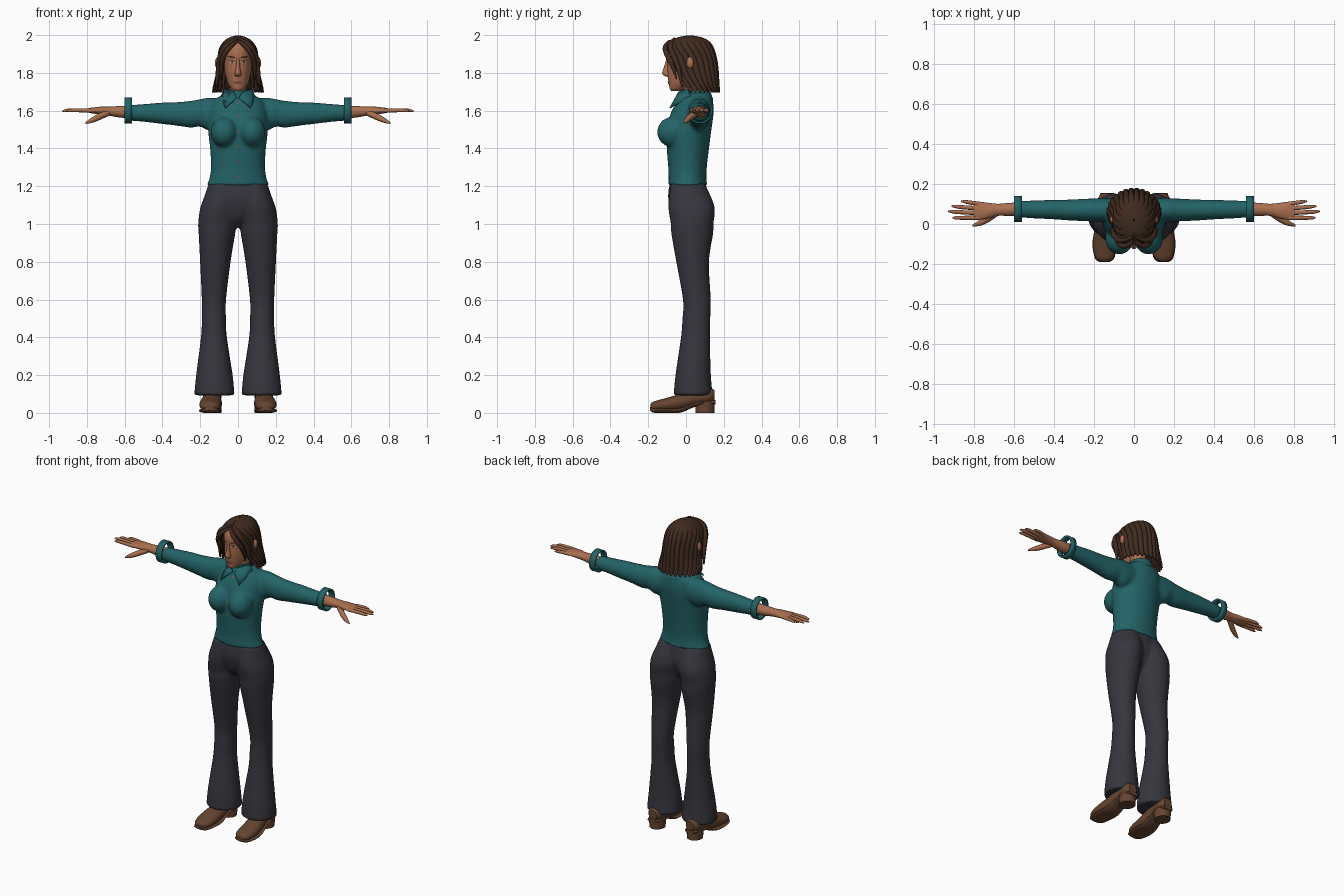
import bpy, bmesh, math
from mathutils import Vector
from mathutils.bvhtree import BVHTree

if "Cube" in bpy.data.objects:
    bpy.data.objects.remove(bpy.data.objects["Cube"])


def material(name, r, g, b):
    m = bpy.data.materials.new(name)
    m.diffuse_color = (r, g, b, 1)
    m.use_nodes = True
    m.node_tree.nodes["Principled BSDF"].inputs["Base Color"].default_value = m.diffuse_color
    return m


TEAL = material("teal_cloth", 0.017, 0.125, 0.135)
CHARCOAL = material("charcoal_cloth", 0.036, 0.036, 0.047)
HAIR = material("dark_brown_hair", 0.052, 0.024, 0.014)
SKIN = material("skin", 0.40, 0.16, 0.08)
LEATHER = material("brown_leather", 0.13, 0.058, 0.03)
LIP = material("lip", 0.24, 0.07, 0.05)
EYE = material("eye_white", 0.5, 0.42, 0.36)
BUTTON = material("button", 0.2, 0.09, 0.045)


def smooth(rows, k=5):
    """Catmull-Rom interpolation between rows of numbers."""
    out = []
    for i in range(len(rows) - 1):
        p = [rows[max(i - 1, 0)], rows[i], rows[i + 1], rows[min(i + 2, len(rows) - 1)]]
        for j in range(k):
            t = j / k
            out.append([0.5 * (2 * b + (c - a) * t + (2 * a - 5 * b + 4 * c - d) * t * t
                               + (3 * b - a - 3 * c + d) * t ** 3) for a, b, c, d in zip(*p)])
    return out + [list(rows[-1])]


def loft(bm, rings, axis="z", side=1, n=32, caps=True, k=5):
    """Elliptical rings (position, centre a, centre b, radius a, radius b) along an axis."""
    loops = []
    for t, a, b, ra, rb in smooth(rings, k):
        loop = []
        for i in range(n):
            w = 2 * math.pi * i / n
            u, v = a + ra * math.cos(w), b + rb * math.sin(w)
            x, y, z = {"x": (t, u, v), "y": (u, t, v), "z": (u, v, t)}[axis]
            loop.append(bm.verts.new((x * side, y, max(z, 0))))
        loops.append(loop)
    for p, q in zip(loops, loops[1:]):
        for i in range(n):
            bm.faces.new((p[i], p[(i + 1) % n], q[(i + 1) % n], q[i]))
    if caps:
        bm.faces.new(loops[0])
        bm.faces.new(loops[-1])


def ball(bm, centre, radii):
    for v in bmesh.ops.create_uvsphere(bm, u_segments=20, v_segments=12, radius=1)["verts"]:
        v.co = Vector(c + r * p for c, r, p in zip(centre, radii, v.co))


def finish(name, bm, mat, thick=0, voxel=0, normals=True):
    if normals:
        bmesh.ops.recalc_face_normals(bm, faces=bm.faces)
    me = bpy.data.meshes.new(name)
    bm.to_mesh(me)
    bm.free()
    me.materials.append(mat)
    ob = bpy.data.objects.new(name, me)
    bpy.context.collection.objects.link(ob)
    bpy.ops.object.select_all(action="DESELECT")
    bpy.context.view_layer.objects.active = ob
    ob.select_set(True)
    bpy.ops.object.shade_smooth_by_angle(angle=math.radians(45))
    if thick:
        m = ob.modifiers.new("thickness", "SOLIDIFY")
        m.thickness, m.offset = thick, -1
    if voxel:
        m = ob.modifiers.new("merge", "REMESH")
        m.mode, m.voxel_size, m.use_smooth_shade = "VOXEL", voxel, True
        m = ob.modifiers.new("soften", "SMOOTH")
        m.factor, m.iterations = 0.5, 4
    return ob


def tubes(name, paths, mat):
    """Tapered tubes through (x, y, z, radius) points."""
    cu = bpy.data.curves.new(name, "CURVE")
    cu.dimensions, cu.bevel_depth, cu.bevel_resolution = "3D", 1, 3
    cu.use_fill_caps, cu.resolution_u = True, 6
    for path in paths:
        sp = cu.splines.new("NURBS")
        sp.points.add(len(path) - 1)
        for p, (x, y, z, r) in zip(sp.points, path):
            p.co, p.radius = (x, y, z, 1), r
        sp.order_u, sp.use_endpoint_u = 3, True
    cu.materials.append(mat)
    bpy.context.collection.objects.link(bpy.data.objects.new(name, cu))


def surface(ob):
    bpy.context.view_layer.update()
    return BVHTree.FromObject(ob, bpy.context.evaluated_depsgraph_get())


def decal(name, tree, cx, cz, w, h, mat, tilt=0, lift=0.002):
    """Thin oval plate laid on the front of a surface."""
    bm, cols = bmesh.new(), []
    for i in range(11):
        t = math.cos(math.pi * (1 - i / 10))
        e = h * max(math.sqrt(max(1 - t * t, 0)), 0.05)
        col = []
        for z in (cz + tilt * t - e, cz + tilt * t, cz + tilt * t + e):
            hit = tree.ray_cast(Vector((cx + w * t, -1, z)), Vector((0, 1, 0)))[0]
            y = hit.y if hit else -0.09
            col.append(bm.verts.new((cx + w * t, y - lift, z)))
        cols.append(col)
    for p, q in zip(cols, cols[1:]):
        for j in (0, 1):
            bm.faces.new((p[j], q[j], q[j + 1], p[j + 1]))
    finish(name, bm, mat, normals=False)


# Trousers: two flared legs merged with the hips
bm = bmesh.new()
for s in (1, -1):
    loft(bm, [(.093, .125, .038, .107, .104), (.2, .125, .038, .097, .094), (.4, .1275, .05, .069, .077),
              (.5, .1275, .055, .064, .074), (.6, .1275, .0575, .0645, .074), (.8, .12, .035, .081, .087),
              (.95, .1115, .033, .097, .111), (1.0, .11, .0325, .101, .113), (1.08, .1, .03, .101, .123),
              (1.15, .085, .02, .092, .11), (1.21, .08, .01, .077, .09)], side=s)
loft(bm, [(.985, 0, .02, .03, .04), (1.03, 0, .015, .1, .08), (1.1, 0, .015, .165, .105),
          (1.17, 0, .01, .165, .104), (1.23, 0, .01, .145, .09)])
finish("trousers", bm, CHARCOAL, voxel=0.01)

# Shirt: torso, bust and sleeves merged
bm = bmesh.new()
loft(bm, [(1.203, 0, .01, .168, .104), (1.235, 0, .008, .153, .1), (1.3, 0, .008, .143, .102),
          (1.4, 0, .01, .148, .112), (1.48, 0, .015, .157, .117), (1.55, 0, .025, .157, .117),
          (1.6, 0, .036, .152, .111), (1.65, 0, .048, .135, .095), (1.677, 0, .052, .095, .085),
          (1.70, 0, .05, .06, .07)], n=40)
for s in (1, -1):
    ball(bm, (.073 * s, -.072, 1.487), (.072, .081, .08))
    loft(bm, [(.06, .07, 1.59, .055, .07), (.15, .07, 1.582, .06, .087), (.2, .07, 1.588, .058, .073),
              (.25, .07, 1.581, .056, .071), (.33, .07, 1.583, .052, .062), (.4, .072, 1.586, .049, .057),
              (.5, .073, 1.588, .045, .047), (.578, .074, 1.588, .041, .041)], "x", s)
shirt = finish("shirt", bm, TEAL, voxel=0.01)

# Shirt collar: standing band and two pointed flaps
bm = bmesh.new()
loft(bm, [(1.66, 0, .056, .082, .088), (1.69, 0, .053, .069, .08), (1.712, 0, .05, .064, .076)], caps=False)
finish("collar_band", bm, TEAL, thick=.008)
for s in (1, -1):
    bm = bmesh.new()
    pts = [(.004, -.047, 1.668), (.022, -.036, 1.698), (.072, .012, 1.712), (.088, .025, 1.672), (.066, -.084, 1.612)]
    bm.faces.new([bm.verts.new((x * s, y, z)) for x, y, z in pts])
    finish("collar_flap", bm, TEAL, thick=.006)

# Button row down the front
tree = surface(shirt)
for z in (1.64, 1.57, 1.49, 1.41, 1.33, 1.25):
    decal("button", tree, 0, z, .006, .006, BUTTON, lift=.004)

# Cuffs, hands and shoes, one per side
for s in (1, -1):
    bm = bmesh.new()
    loft(bm, [(.56, .075, 1.6, .066, .069), (.6, .075, 1.6, .066, .069)], "x", s, caps=False, k=1)
    finish("cuff", bm, TEAL, thick=.01)

    bm = bmesh.new()
    loft(bm, [(.55, .074, 1.592, .033, .034), (.62, .073, 1.594, .033, .031), (.68, .071, 1.597, .03, .024),
              (.73, .067, 1.6, .039, .021), (.78, .066, 1.601, .046, .014), (.802, .066, 1.601, .041, .009)], "x", s)
    finish("hand", bm, SKIN)
    fingers = []
    for y0, y1, tip in ((.1, .113, .865), (.078, .089, .912), (.055, .063, .93), (.031, .031, .908)):
        fingers.append([(.77 * s, y0, 1.6, .011), ((tip - .05) * s, (y0 + y1) / 2, 1.603, .0105),
                        ((tip - .012) * s, y1, 1.6, .0085), (tip * s, y1, 1.597, .003)])
    fingers.append([(.69 * s, .055, 1.588, .017), (.74 * s, .018, 1.565, .017),
                    (.785 * s, -.002, 1.543, .012), (.807 * s, -.008, 1.534, .004)])
    tubes("fingers", fingers, SKIN)

    bm = bmesh.new()
    loft(bm, [(-.188, .148, .034, .018, .013), (-.172, .147, .035, .043, .025), (-.13, .147, .04, .056, .032),
              (-.07, .145, .048, .058, .041), (0, .14, .065, .052, .045), (.06, .137, .085, .046, .047),
              (.12, .135, .09, .048, .045), (.152, .134, .09, .028, .03)], "y", s)
    finish("shoe_upper", bm, LEATHER)
    bm = bmesh.new()
    loft(bm, [(-.19, .148, .022, .025, .01), (-.17, .147, .014, .049, .013), (-.1, .147, .012, .061, .013),
              (-.03, .143, .014, .055, .013), (.04, .139, .042, .047, .013), (.1, .135, .055, .05, .013),
              (.155, .134, .056, .034, .012)], "y", s)
    loft(bm, [(0, .135, .1, .047, .05), (.06, .135, .1, .05, .052)], side=s, k=1)
    finish("shoe_sole_and_heel", bm, LEATHER)

# Neck and head
bm = bmesh.new()
loft(bm, [(1.63, 0, .05, .058, .06), (1.7, 0, .042, .046, .055), (1.8, 0, .03, .046, .055)])
finish("neck", bm, SKIN)
bm = bmesh.new()
loft(bm, [(1.703, 0, -.055, .018, .022), (1.716, 0, -.045, .035, .041), (1.74, 0, -.03, .051, .06),
          (1.77, 0, -.012, .062, .084), (1.81, 0, .005, .07, .105), (1.86, 0, .015, .074, .115),
          (1.9, 0, .016, .075, .12), (1.94, 0, .013, .067, .105), (1.97, 0, .01, .044, .07), (1.983, 0, .01, .012, .02)])
head = finish("head", bm, SKIN)
bm = bmesh.new()
loft(bm, [(1.782, 0, -.096, .012, .012), (1.79, 0, -.1, .018, .021), (1.803, 0, -.1, .016, .026),
          (1.83, 0, -.096, .011, .021), (1.868, 0, -.092, .009, .014), (1.89, 0, -.09, .006, .01)], n=16)
finish("nose", bm, SKIN)
for s in (1, -1):
    bm = bmesh.new()
    ball(bm, (.106 * s, .022, 1.853), (.016, .019, .031))
    finish("ear", bm, SKIN)

# Painted face details
tree = surface(head)
for s in (1, -1):
    decal("eye", tree, .031 * s, 1.858, .014, .0055, EYE)
    decal("iris", tree, .031 * s, 1.858, .0055, .0055, HAIR, lift=.003)
    decal("eyelid_line", tree, .031 * s, 1.864, .017, .0025, HAIR, .001 * s, .0035)
    decal("eyebrow", tree, .034 * s, 1.884, .022, .0045, HAIR, .004 * s)
decal("lips", tree, 0, 1.748, .023, .008, LIP, lift=.004)

# Hair: grooved bob with a face opening; rows of height, centre, radii, opening angle
rows = smooth([(1.999, .02, .004, .006, 0), (1.988, .02, .045, .065, 0), (1.965, .019, .078, .108, .05),
               (1.93, .018, .1, .132, .38), (1.89, .024, .108, .138, .65), (1.85, .031, .112, .139, .75),
               (1.8, .041, .117, .134, .8), (1.75, .053, .13, .125, .95), (1.715, .06, .138, .121, 1.15)])
bm, grid, N = bmesh.new(), [], 144
for i, (z, cy, rx, ry, gap) in enumerate(rows):
    f, row = i / (len(rows) - 1), []
    for j in range(N + 1):
        u = j / N
        a = gap + (2 * math.pi - 2 * gap) * u
        lock = abs(math.sin(18 * math.pi * u))
        r = 1 - .07 * (1 - lock) ** 2 * min(1, 3 * f)
        row.append(bm.verts.new((rx * r * math.sin(a), cy - ry * r * math.cos(a), z - .018 * lock * f ** 6)))
    grid.append(row)
for p, q in zip(grid, grid[1:]):
    for j in range(N):
        bm.faces.new((p[j], q[j], q[j + 1], p[j + 1]))
finish("hair", bm, HAIR, thick=.014, normals=False)

# Front locks swept away from the parting
locks = []
for s in (1, -1):
    locks.append([(.004 * s, -.085, 1.968, .008), (.04 * s, -.118, 1.945, .013), (.078 * s, -.1, 1.89, .014),
                  (.09 * s, -.066, 1.83, .012), (.088 * s, -.05, 1.765, .003)])
    locks.append([(.006 * s, -.06, 1.98, .008), (.06 * s, -.095, 1.955, .014), (.1 * s, -.06, 1.88, .014),
                  (.105 * s, -.035, 1.81, .014), (.115 * s, -.02, 1.725, .004)])
tubes("front_locks", locks, HAIR)
